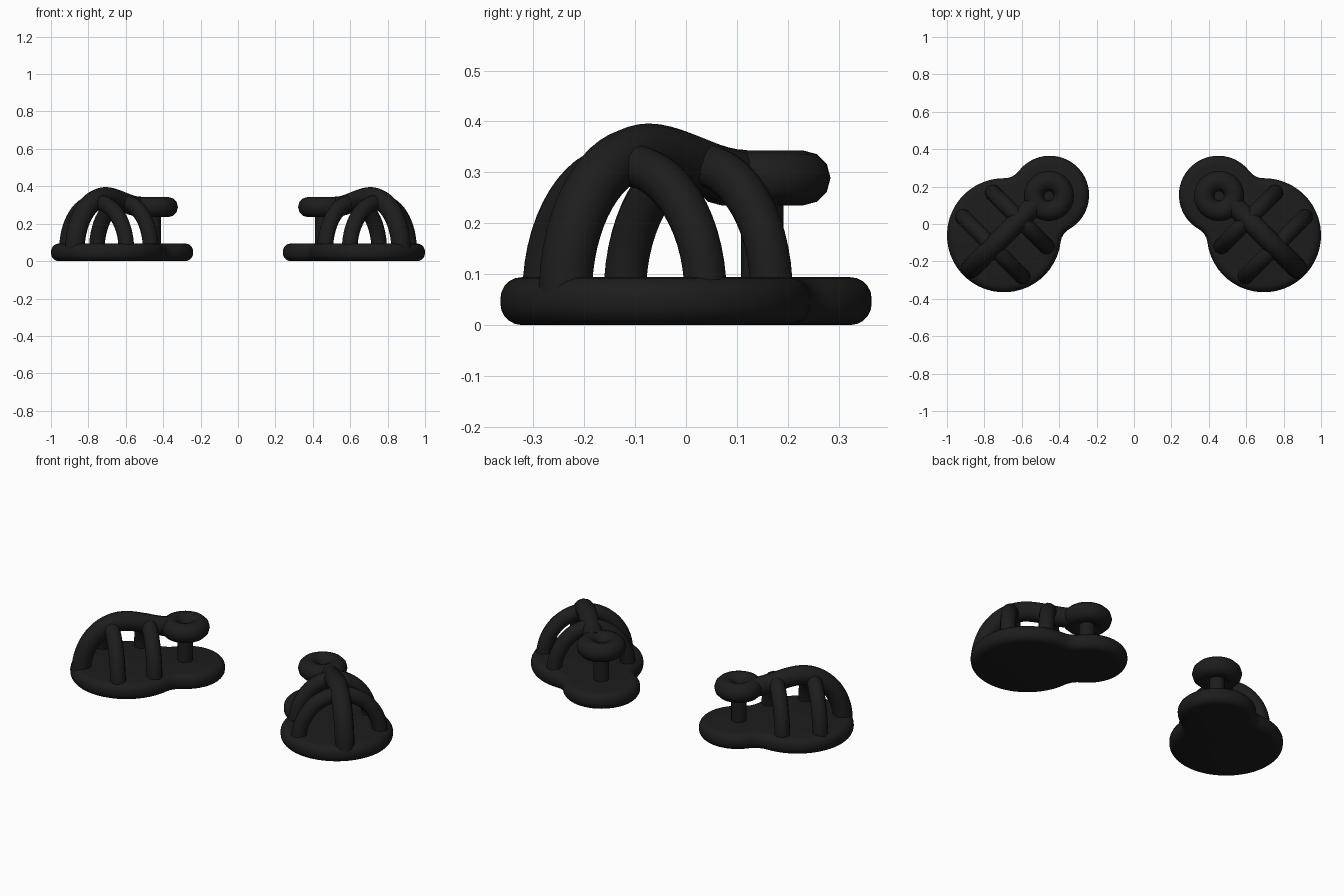
import bpy, bmesh, math
from mathutils import Vector, Matrix

if "Cube" in bpy.data.objects:
    bpy.data.objects.remove(bpy.data.objects["Cube"])

BIG, R1 = Vector((0.695, -0.06)), 0.305      # heel lobe of the sole
SMALL, R2 = Vector((0.45, 0.155)), 0.21      # toe lobe of the sole
S = math.sqrt(0.5)
U, V = Vector((-S, S)), Vector((S, S))       # along / across the shoe

black = bpy.data.materials.new("black_rubber")
black.diffuse_color = (0.012, 0.012, 0.012, 1)
black.use_nodes = True
black.node_tree.nodes["Principled BSDF"].inputs["Base Color"].default_value = black.diffuse_color


def at(u, v, z):
    p = BIG + U * u + V * v
    return (p.x, p.y, z)


def finish(ob):
    """Material, smooth shading and the mirrored second shoe."""
    ob.data.materials.clear()
    ob.data.materials.append(black)
    bpy.ops.object.select_all(action='DESELECT')
    ob.select_set(True)
    bpy.context.view_layer.objects.active = ob
    bpy.ops.object.shade_smooth_by_angle(angle=math.radians(50))
    ob.modifiers.new("other_foot", 'MIRROR').use_mirror_merge = False


def add_mesh(name, bm):
    bmesh.ops.recalc_face_normals(bm, faces=bm.faces)
    me = bpy.data.meshes.new(name)
    bm.to_mesh(me)
    bm.free()
    ob = bpy.data.objects.new(name, me)
    bpy.context.collection.objects.link(ob)
    finish(ob)


def tube(name, pts, radius, closed=False):
    cu = bpy.data.curves.new(name, 'CURVE')
    cu.dimensions = '3D'
    cu.bevel_depth = radius
    cu.bevel_resolution = 4
    cu.use_fill_caps = True
    sp = cu.splines.new('POLY')
    sp.points.add(len(pts) - 1)
    for p, co in zip(sp.points, pts):
        p.co = (*co, 1)
    sp.use_cyclic_u = closed
    ob = bpy.data.objects.new(name, cu)
    bpy.context.collection.objects.link(ob)
    bpy.ops.object.select_all(action='DESELECT')
    ob.select_set(True)
    bpy.context.view_layer.objects.active = ob
    bpy.ops.object.convert(target='MESH')
    finish(bpy.context.view_layer.objects.active)


def arc(c, r, a0, a1, n):
    return [c + Vector((math.cos(a), math.sin(a))) * r
            for a in (a0 + (a1 - a0) * i / n for i in range(n + 1))]


# Sole: two round lobes joined by concave fillets
F = 0.09
axis = SMALL - BIG
d = axis.length
phi = math.atan2(axis.y, axis.x)
x = ((R1 + F) ** 2 - (R2 + F) ** 2 + d * d) / (2 * d)
y = math.sqrt((R1 + F) ** 2 - x * x)
a, b = math.atan2(y, x), math.atan2(y, x - d)
zero = Vector((0, 0))
outline = arc(zero, R1, a, 2 * math.pi - a, 36)
outline += arc(Vector((x, -y)), F, math.pi - a, math.pi - b, 4)[1:-1]
outline += arc(Vector((d, 0)), R2, -b, b, 28)
outline += arc(Vector((x, y)), F, b - math.pi, a - math.pi, 4)[1:-1]
bm = bmesh.new()
rot = Matrix.Rotation(phi, 2)
verts = [bm.verts.new((*(BIG + rot @ p), 0)) for p in outline]
face = bm.faces.new(verts)
top = bmesh.ops.extrude_face_region(bm, geom=[face])
bmesh.ops.translate(bm, vec=(0, 0, 0.094),
                    verts=[g for g in top["geom"] if isinstance(g, bmesh.types.BMVert)])
bmesh.ops.recalc_face_normals(bm, faces=bm.faces)
rims = [e for e in bm.edges if abs(e.verts[0].co.z - e.verts[1].co.z) < 1e-4]
bmesh.ops.bevel(bm, geom=rims, offset=0.042, segments=5, profile=0.5, affect='EDGES')
add_mesh("sole", bm)

# Two straps arching across the foot
for name, u, v in (("front_cross_strap", 0.119, 0.204), ("rear_cross_strap", -0.086, 0.225)):
    tube(name, [at(u, v * math.cos(t), 0.06 + 0.255 * math.sin(t))
                for t in (math.pi * i / 28 for i in range(29))], 0.043)

# Lengthwise strap from the heel over the top to the toe ring
path = [at(-0.02 - 0.23 * math.cos(t), 0, 0.06 + 0.282 * math.sin(t))
        for t in (math.pi / 2 * i / 16 for i in range(17))]
path += [at(-0.02 + 0.27 * k, 0, 0.342 - 0.052 * k * k * (3 - 2 * k))
         for k in (i / 10 for i in range(1, 11))]
tube("long_strap", path, 0.054)

# Flat toe ring with a post under its centre
tube("toe_ring", [(p.x, p.y, 0.289) for p in
                  arc(Vector((0.455, 0.15)), 0.08, 0, 2 * math.pi, 32)[:-1]], 0.054, True)
tube("toe_post", [(0.455, 0.15, 0.05), (0.455, 0.15, 0.28)], 0.042)
